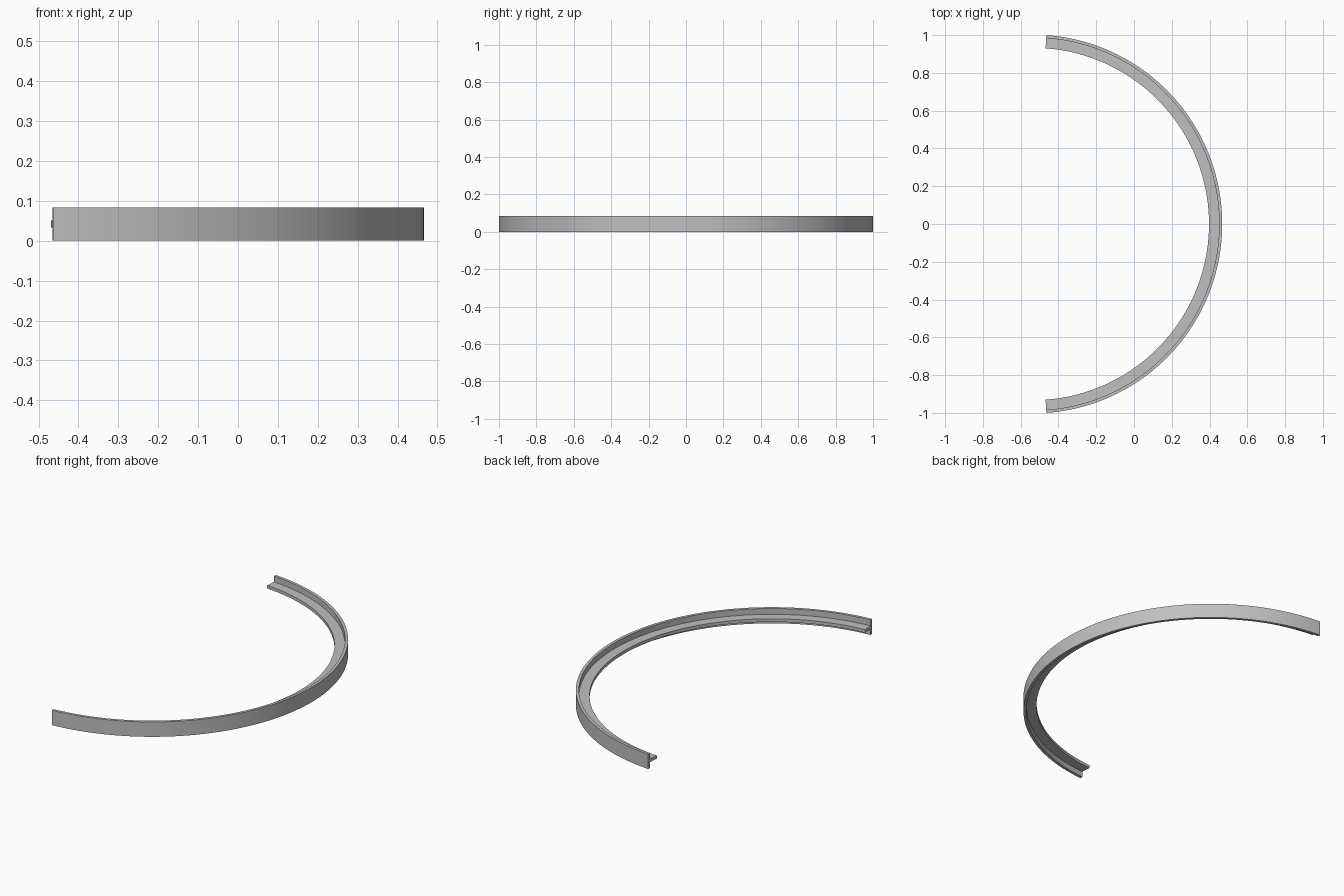
import bpy, bmesh, math

cube = bpy.data.objects.get("Cube")
if cube:
    bpy.data.objects.remove(cube, do_unlink=True)

# Main dimensions
OUTER_R = 1.0026
CENTRE_X = 0.467 - OUTER_R
HALF_ANGLE = math.asin(1 / OUTER_R)
SEGMENTS = 100
HEIGHT = 0.084
FLANGE = 0.016
DEPTH = 0.07
WEB = 0.018

# Plain grey metal
metal = bpy.data.materials.new("grey_metal")
metal.use_nodes = True
colour = (0.53, 0.53, 0.53, 1)
metal.diffuse_color = colour
metal.node_tree.nodes["Principled BSDF"].inputs["Base Color"].default_value = colour

# T-shaped section: upright flange outside, level web pointing inwards
face_r = OUTER_R - FLANGE
web_low, web_high = (HEIGHT - WEB) / 2, (HEIGHT + WEB) / 2
section = [
    (OUTER_R, 0), (OUTER_R, HEIGHT), (face_r, HEIGHT), (face_r, web_high),
    (OUTER_R - DEPTH, web_high), (OUTER_R - DEPTH, web_low),
    (face_r, web_low), (face_r, 0),
]

# Sweep the section along the arc
bm = bmesh.new()
rings = []
for i in range(SEGMENTS + 1):
    a = HALF_ANGLE * (2 * i / SEGMENTS - 1)
    rings.append([bm.verts.new((CENTRE_X + r * math.cos(a), r * math.sin(a), z))
                  for r, z in section])
for near, far in zip(rings, rings[1:]):
    for j in range(len(section)):
        k = (j + 1) % len(section)
        bm.faces.new((near[j], near[k], far[k], far[j]))

# Close both cut ends
bm.faces.new(rings[0])
bm.faces.new(rings[-1])
bmesh.ops.recalc_face_normals(bm, faces=bm.faces)

mesh = bpy.data.meshes.new("curved_t_beam")
bm.to_mesh(mesh)
bm.free()
mesh.materials.append(metal)
beam = bpy.data.objects.new("curved_t_beam", mesh)
bpy.context.collection.objects.link(beam)

# Smooth along the curve, sharp at the section corners
bpy.ops.object.select_all(action='DESELECT')
beam.select_set(True)
bpy.context.view_layer.objects.active = beam
bpy.ops.object.shade_smooth_by_angle(angle=math.radians(30))
